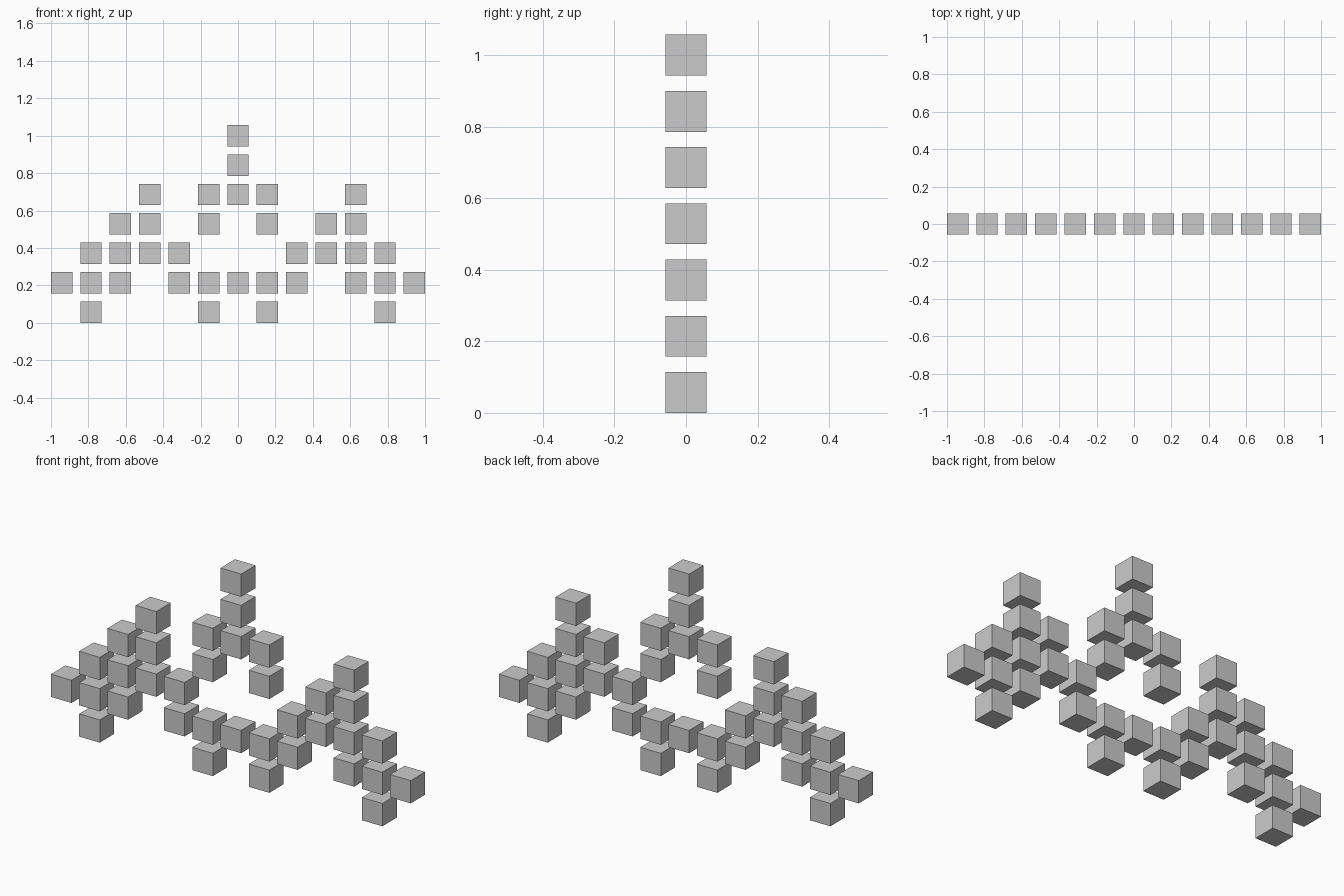
import bpy, bmesh
from mathutils import Matrix, Vector

if "Cube" in bpy.data.objects:
    bpy.data.objects.remove(bpy.data.objects["Cube"])

PITCH = 22 / 140   # spacing between cube centres
SIZE = 16 / 140    # cube edge


def cube_group(name, cells):
    """One object made of separate cubes at (column, row) grid cells."""
    bm = bmesh.new()
    for col, row in cells:
        centre = Vector((col * PITCH, 0, row * PITCH + SIZE / 2))
        bmesh.ops.create_cube(bm, size=SIZE, matrix=Matrix.Translation(centre))
    mesh = bpy.data.meshes.new(name)
    bm.to_mesh(mesh)
    bm.free()
    bpy.context.collection.objects.link(bpy.data.objects.new(name, mesh))


def columns(stacks):
    """Expand {column: rows} into cells."""
    return [(c, r) for c, rows in stacks.items() for r in rows]


# Left and right stepped clusters (not exact mirrors)
cube_group("left_cluster", columns({
    -6: [1], -5: [0, 1, 2], -4: [1, 2, 3], -3: [2, 3, 4]}))
cube_group("right_cluster", columns({
    6: [1], 5: [0, 1, 2], 4: [1, 2, 3, 4], 3: [2, 3]}))

# Central base row with raised ends and two feet
cube_group("centre_base", columns({
    -2: [1, 2], -1: [0, 1], 0: [1], 1: [0, 1], 2: [1, 2]}))

# Upper arch with spire
cube_group("centre_arch", columns({-1: [3, 4], 0: [4], 1: [3, 4]}))
cube_group("spire", columns({0: [5, 6]}))
